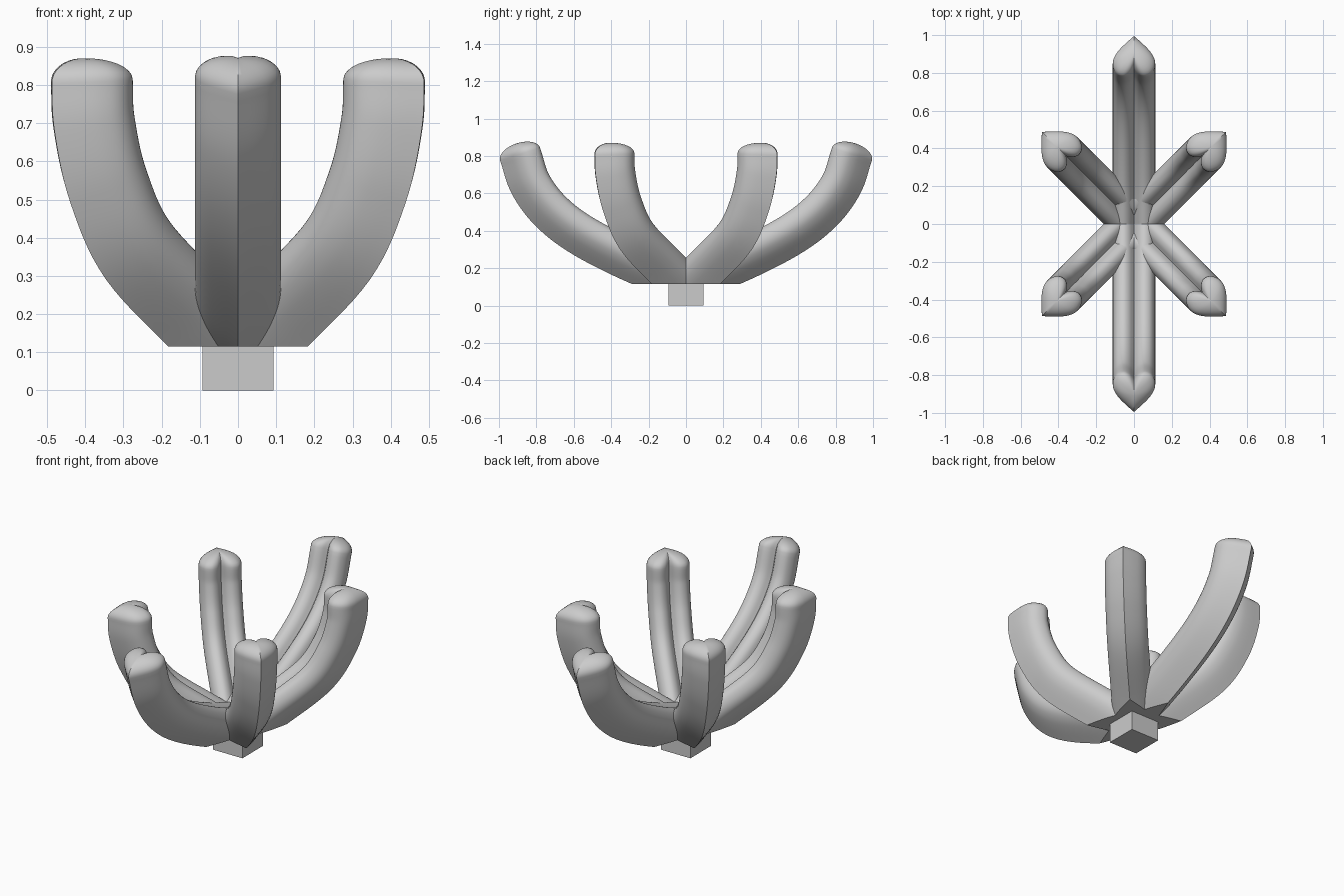
import bpy, bmesh, math
from mathutils import Vector

if "Cube" in bpy.data.objects:
    bpy.data.objects.remove(bpy.data.objects["Cube"])

BASE_Z = 0.115
DOME = 0.06


def spline(pts, n):
    """Catmull-Rom through 2D points."""
    p = [Vector(q) for q in pts]
    p = [2 * p[0] - p[1]] + p + [2 * p[-1] - p[-2]]
    out = []
    for i in range(1, len(p) - 2):
        a, b, c, d = p[i - 1:i + 3]
        for k in range(n):
            t = k / n
            out.append(0.5 * (2 * b + (c - a) * t + (2 * a - 5 * b + 4 * c - d) * t ** 2
                              + (3 * b - a - 3 * c + d) * t ** 3))
    out.append(p[-2])
    return out


# heart cross-section: (sideways, outward), lobes face inward, point faces outward
half = spline([(0, -0.07), (0.025, -0.1), (0.056, -0.112), (0.09, -0.098), (0.11, -0.06),
               (0.11, -0.02), (0.09, 0.02), (0.055, 0.06), (0, 0.112)], 4)
heart = half + [Vector((-v.x, v.y)) for v in reversed(half[1:-1])]


def arm(name, path, angle):
    spine = spline(path, 8)
    bm = bmesh.new()
    ca, sa = math.cos(angle), math.sin(angle)

    def ring(c, n, scale=1.0):
        vs = []
        for h in heart:
            p = c + n * h.y * scale
            t = h.x * scale
            vs.append(bm.verts.new((p.x * ca - t * sa, p.x * sa + t * ca, p.y)))
        return vs

    rings = []
    for i, c in enumerate(spine):
        t = (spine[min(i + 1, len(spine) - 1)] - spine[max(i - 1, 0)]).normalized()
        # the first section lies in the vertical plane through the centre
        n = Vector((0, -1 / t.x)) if i == 0 else Vector((t.y, -t.x))
        rings.append(ring(c, n))
    # domed heart end
    for k in range(1, 9):
        a = k / 8 * math.radians(86)
        rings.append(ring(c + t * DOME * math.sin(a), n, math.cos(a)))
    for r0, r1 in zip(rings, rings[1:]):
        for j in range(len(heart)):
            k = (j + 1) % len(heart)
            bm.faces.new((r0[j], r0[k], r1[k], r1[j]))
    bm.faces.new(rings[0])
    bm.faces.new(rings[-1])
    # flat underside
    bmesh.ops.bisect_plane(bm, geom=bm.verts[:] + bm.edges[:] + bm.faces[:],
                           plane_co=(0, 0, BASE_Z), plane_no=(0, 0, -1), clear_outer=True)
    bmesh.ops.holes_fill(bm, edges=[e for e in bm.edges if e.is_boundary])
    bmesh.ops.recalc_face_normals(bm, faces=bm.faces[:])
    me = bpy.data.meshes.new(name)
    bm.to_mesh(me)
    bm.free()
    ob = bpy.data.objects.new(name, me)
    bpy.context.collection.objects.link(ob)
    bpy.ops.object.select_all(action='DESELECT')
    ob.select_set(True)
    bpy.context.view_layer.objects.active = ob
    bpy.ops.object.shade_smooth_by_angle(angle=math.radians(40))


# spines as (radius, height)
LONG = [(0, 0.13), (0.26, 0.225), (0.54, 0.365), (0.715, 0.495), (0.83, 0.645), (0.887, 0.81)]
SHORT = [(0, 0.07), (0.18, 0.197), (0.41, 0.37), (0.52, 0.54), (0.57, 0.70), (0.578, 0.81)]

for i, deg in enumerate((90, 270)):
    arm(f"long_arm_{i + 1}", LONG, math.radians(deg))
for i, deg in enumerate((45, 135, 225, 315)):
    arm(f"short_arm_{i + 1}", SHORT, math.radians(deg))

# square foot
bpy.ops.mesh.primitive_cube_add(size=1, location=(0, 0, BASE_Z / 2 + 0.005))
foot = bpy.context.object
foot.name = "foot"
foot.scale = (0.186, 0.186, BASE_Z + 0.01)
